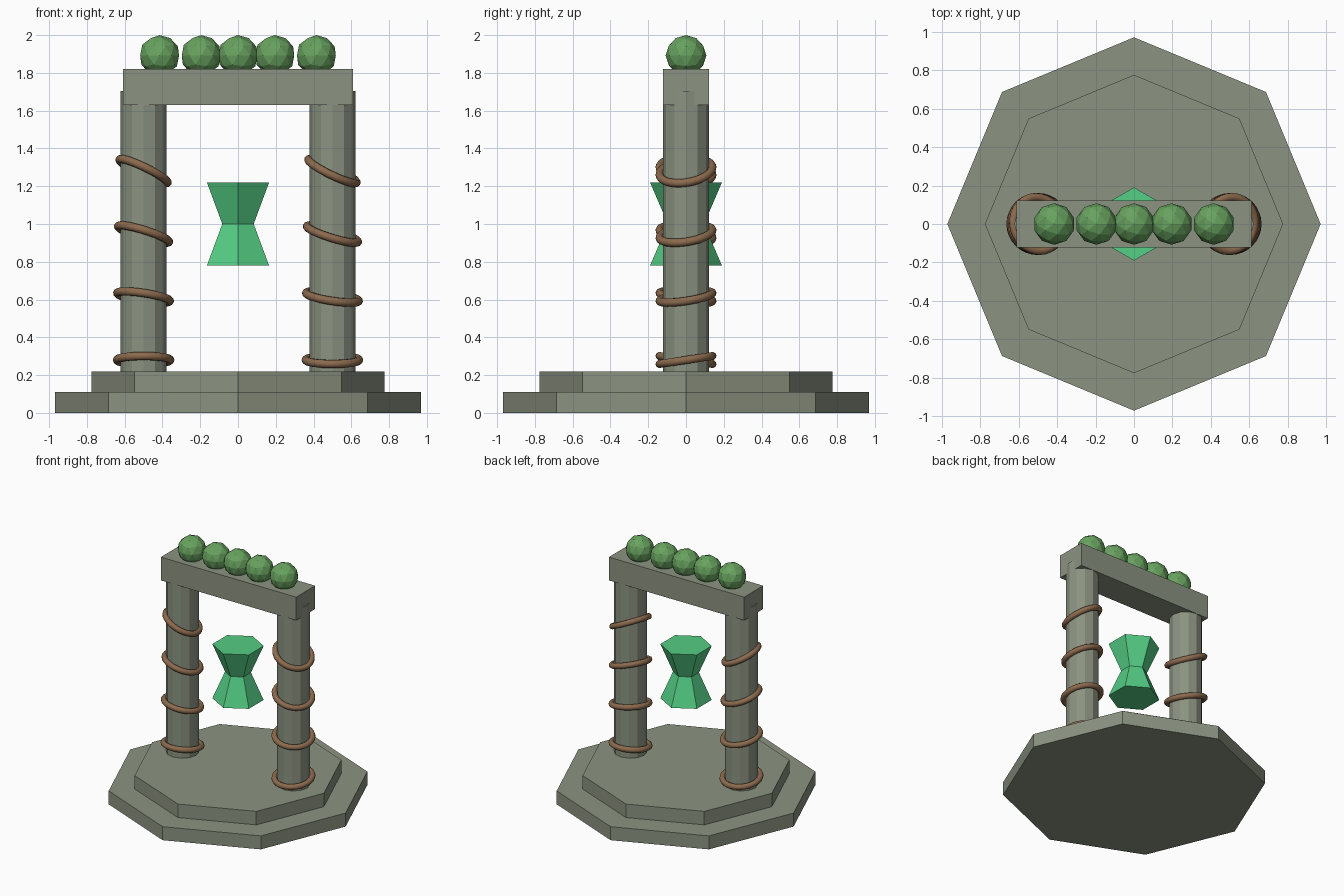
import bpy
import bmesh
from math import pi, sin, cos

cube = bpy.data.objects.get("Cube")
if cube:
    bpy.data.objects.remove(cube)


def make_material(name, rgb):
    mat = bpy.data.materials.new(name)
    mat.use_nodes = True
    colour = (*rgb, 1)
    mat.diffuse_color = colour
    mat.node_tree.nodes["Principled BSDF"].inputs["Base Color"].default_value = colour
    return mat


stone = make_material("grey green stone", (0.26, 0.29, 0.22))
vine = make_material("brown vine", (0.26, 0.145, 0.075))
leaf = make_material("leaf green", (0.138, 0.36, 0.114))
emerald = make_material("emerald crystal", (0.09, 0.62, 0.235))


def finish(obj, name, mat):
    obj.name = name
    obj.data.name = name
    obj.data.materials.append(mat)
    return obj


def loft(name, mat, sides, rings, x=0):
    """Closed solid through regular polygons given as (radius, z), a corner on each y side."""
    bm = bmesh.new()
    loops = [[bm.verts.new((x + r * sin(2 * pi * k / sides), r * cos(2 * pi * k / sides), z))
              for k in range(sides)] for r, z in rings]
    for low, high in zip(loops, loops[1:]):
        for k in range(sides):
            n = (k + 1) % sides
            bm.faces.new((low[k], low[n], high[n], high[k]))
    bm.faces.new(loops[0])
    bm.faces.new(loops[-1])
    bmesh.ops.recalc_face_normals(bm, faces=bm.faces)
    mesh = bpy.data.meshes.new(name)
    bm.to_mesh(mesh)
    bm.free()
    obj = bpy.data.objects.new(name, mesh)
    bpy.context.collection.objects.link(obj)
    return finish(obj, name, mat)


# Stepped octagonal base
loft("lower_step", stone, 8, [(0.97, 0), (0.97, 0.11)])
loft("upper_step", stone, 8, [(0.775, 0.11), (0.775, 0.22)])

# Pillars with vine rings that tilt more towards the top
for side, label in ((-1, "right"), (1, "left")):
    loft(f"{label}_pillar", stone, 12, [(0.122, 0.22), (0.122, 1.705)], x=0.5 * side)
    for i in range(4):
        bpy.ops.mesh.primitive_torus_add(
            major_segments=32, minor_segments=10, major_radius=0.141, minor_radius=0.022,
            location=(0.5 * side, 0, 0.28 + i / 3),
            rotation=(0.15 * side, 0.15 * i, 0))
        finish(bpy.context.object, f"{label}_vine_ring_{i + 1}", vine)
        bpy.ops.object.shade_smooth()

# Lintel across the pillars
bpy.ops.mesh.primitive_cube_add(size=1, location=(0, 0, 1.725))
lintel = finish(bpy.context.object, "lintel", stone)
lintel.scale = (1.22, 0.244, 0.19)

# Row of faceted shrubs on the lintel
for i, x in enumerate((-0.415, -0.195, 0, 0.195, 0.415)):
    bpy.ops.mesh.primitive_ico_sphere_add(subdivisions=2, radius=0.108, location=(x, 0, 1.892))
    finish(bpy.context.object, f"shrub_{i + 1}", leaf)

# Floating hourglass crystal
loft("crystal", emerald, 6, [(0.19, 0.78), (0.096, 1.0), (0.19, 1.22)])
